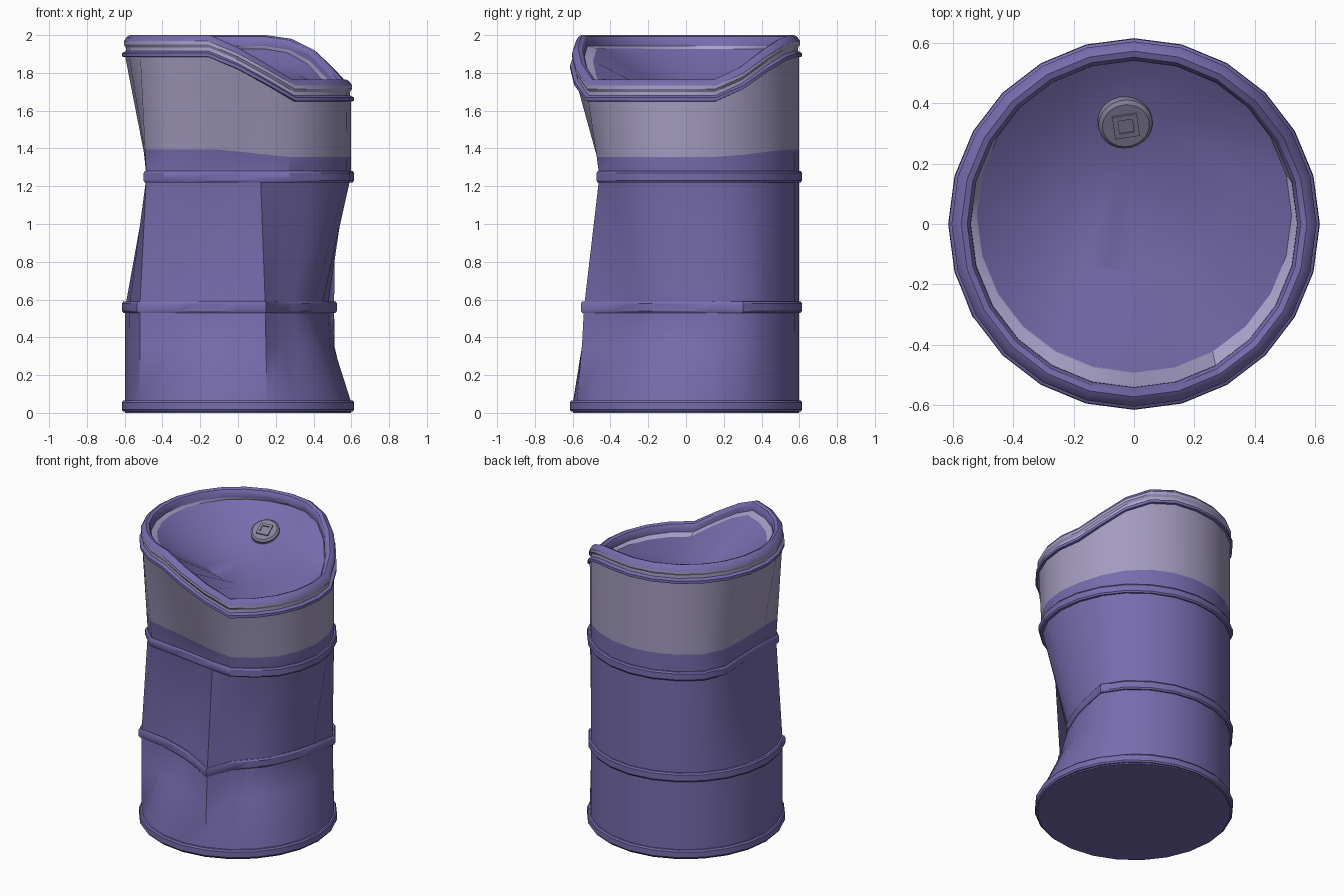
import bpy, bmesh, math

if "Cube" in bpy.data.objects:
    bpy.data.objects.remove(bpy.data.objects["Cube"])

N = 24
ANG = [-180 + 360 * i / N for i in range(N)]

def material(name, rgb):
    m = bpy.data.materials.new(name)
    lin = [((c / 255 + .055) / 1.055) ** 2.4 for c in rgb]
    m.diffuse_color = (*lin, 1)
    m.use_nodes = True
    m.node_tree.nodes["Principled BSDF"].inputs["Base Color"].default_value = m.diffuse_color
    return m

PURPLE = material("purple paint", (119, 108, 174))
PALE = material("pale lavender", (163, 155, 191))
STRIP = material("light rim lavender", (170, 162, 203))
GREY = material("grey cap", (135, 130, 156))

def dip(a):
    """How far the crushed rim sinks at angle a."""
    keys = [(-181, 0), (-105, 0), (-90, .065), (-75, .15), (-60, .235), (15, .235),
            (30, .17), (45, .08), (60, .02), (75, 0), (181, 0)]
    for (a0, d0), (a1, d1) in zip(keys, keys[1:]):
        if a0 <= a <= a1:
            return d0 + (d1 - d0) * (a - a0) / (a1 - a0)

def section(chain):
    """Radii of a dented ring: circle except where rays meet the chain."""
    out = []
    for a in ANG:
        ux, uy = math.cos(math.radians(a)), math.sin(math.radians(a))
        r = .597
        for (px, py), (qx, qy) in zip(chain, chain[1:]):
            cp, cq = ux * py - uy * px, ux * qy - uy * qx
            if cp * cq <= 0 and cp != cq and px * ux + py * uy > 0:
                t = cp / (cp - cq)
                r = math.hypot(px + t * (qx - px), py + t * (qy - py))
        out.append(r)
    return out

ROUND = [.598] * N
LOW = section([(.51, .3), (.455, .03), (.36, -.2), (.21, -.36), (.145, -.54),
               (-.08, -.41), (-.29, -.33), (-.52, -.3)])
HIGH = section([(-.42, .42), (-.485, .28), (-.475, .1), (-.47, -.1), (-.485, -.28),
                (-.38, -.38), (-.11, -.41), (.12, -.445), (.265, -.459),
                (.39, -.39), (.505, -.29), (.575, -.15)])

def mix(a, b, t):
    return [p + (q - p) * t for p, q in zip(a, b)]

def ring(radii, z, sink=0, off=0, c=(0, 0), slope=0):
    """Loop of points; sink scales the rim dip, slope tips it towards the front."""
    return [(c[0] + (r + off) * math.cos(math.radians(a)),
             c[1] + (r + off) * math.sin(math.radians(a)),
             z - sink * dip(a) + slope * r * math.sin(math.radians(a)))
            for a, r in zip(ANG, radii)]

def finish(ob, mats, angle=32):
    for m in mats:
        ob.data.materials.append(m)
    bpy.ops.object.select_all(action='DESELECT')
    bpy.context.view_layer.objects.active = ob
    ob.select_set(True)
    bpy.ops.object.shade_smooth_by_angle(angle=math.radians(angle))

def loft(name, rings, mats, rows=None, cap0=False, cap1=False, closed=False):
    """Skin a stack of rings; rows gives the material of each strip."""
    bm = bmesh.new()
    loops = [[bm.verts.new(p) for p in r] for r in rings]
    pairs = list(zip(loops, loops[1:] + loops[:1])) if closed else list(zip(loops, loops[1:]))
    n = len(rings[0])
    for k, (a, b) in enumerate(pairs):
        for i in range(n):
            j = (i + 1) % n
            f = bm.faces.new((a[i], a[j], b[j], b[i]))
            f.material_index = rows[k] if rows else 0
    if cap0:
        bm.faces.new(loops[0][::-1])
    if cap1:
        bm.faces.new(loops[-1]).material_index = rows[-1] if rows else 0
    me = bpy.data.meshes.new(name)
    bm.to_mesh(me)
    bm.free()
    ob = bpy.data.objects.new(name, me)
    bpy.context.collection.objects.link(ob)
    finish(ob, mats)
    return ob

# Dented barrel wall with pale upper band
loft("barrel_body", [
    ring(ROUND, 0), ring(ROUND, .06), ring(mix(ROUND, LOW, .7), .35),
    ring(LOW, .56), ring(HIGH, 1.25),
    ring(mix(HIGH, ROUND, .23), 1.395, .17), ring(ROUND, 1.89, 1)],
    [PURPLE, PALE], [0, 0, 0, 0, 0, 1], cap0=True)

# Hoops: bottom edge and two dented ribs
def hoop(name, radii, z0, z1):
    loft(name, [ring(radii, z0, 0, -.02), ring(radii, z0, 0, .010), ring(radii, z0 + .01, 0, .017),
                ring(radii, z1 - .01, 0, .017), ring(radii, z1, 0, .010), ring(radii, z1, 0, -.02)],
         [PURPLE], closed=True)

hoop("bottom_hoop", ROUND, .008, .065)
hoop("lower_hoop", LOW, .53, .59)
hoop("upper_hoop", HIGH, 1.22, 1.28)

# Crushed rim: lip, light strip, rolled top, inner wall with light seam
profile = [(.59, 1.882, 0), (.613, 1.886, 0), (.613, 1.905, 0), (.594, 1.915, 1),
           (.594, 1.935, 1), (.604, 1.95, 1), (.604, 1.968, 0), (.59, 1.99, 0),
           (.572, 2.0, 0), (.552, 1.992, 0), (.541, 1.975, 0), (.54, 1.942, 1)]
rim = [ring([r] * N, z, 1) for r, z, _ in profile]
rim.append(ring([.52] * N, 1.927, 1, 0, (0, .03)))
loft("crushed_rim", rim, [PURPLE, STRIP], [m for _, _, m in profile])

# Lid pushed into a pit that tips the cap forward
loft("lid", [ring([.522] * N, 1.928, 1, 0, (0, .03)),
             ring([.33] * N, 1.80, .15, 0, (0, .17), .28),
             ring([.14] * N, 1.785, 0, 0, (-.02, .29), .5)],
     [PURPLE], cap1=True)

# Filler cap with square socket frames, tilted with the lid
def tilt(ob):
    ob.location = (-.03, .34, 1.812)
    ob.rotation_euler = (math.radians(27), math.radians(6), 0)

def square(s, z):
    return [(s * math.cos(math.radians(55 + 90 * k)),
             s * math.sin(math.radians(55 + 90 * k)), z) for k in range(4)]

tilt(loft("filler_cap", [ring([.09] * N, -.03), ring([.09] * N, .022),
                         ring([.078] * N, .032)], [GREY], cap1=True))
tilt(loft("cap_socket", [square(.058, .03), square(.058, .04), square(.034, .04),
                         square(.034, .033)], [GREY], cap1=True))
